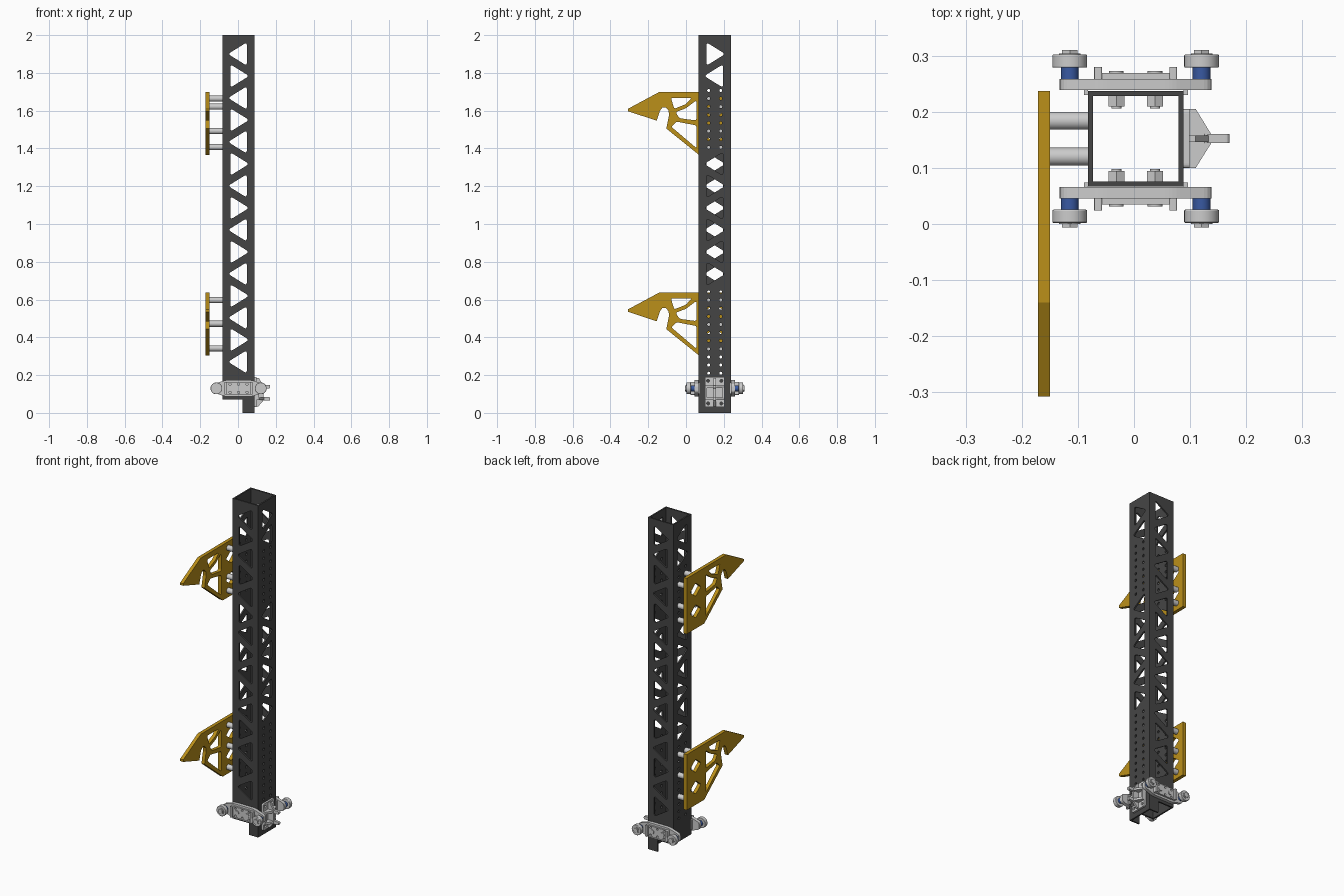
import bpy, bmesh, math
from mathutils import Vector, Matrix

if "Cube" in bpy.data.objects:
    bpy.data.objects.remove(bpy.data.objects["Cube"])

def material(name, col):
    m = bpy.data.materials.new(name)
    m.diffuse_color = (*col, 1)
    m.use_nodes = True
    m.node_tree.nodes["Principled BSDF"].inputs["Base Color"].default_value = m.diffuse_color
    return m

DARK = material("dark_metal", (0.06, 0.06, 0.06))
GOLD = material("gold_plate", (0.5, 0.28, 0.01))
BLUE = material("blue_spacer", (0.04, 0.1, 0.36))

# local (u, v, w) axes for plates facing each world axis
AXES = {
    'X': Matrix(((0, 0, 1), (1, 0, 0), (0, 1, 0))),
    'Y': Matrix(((1, 0, 0), (0, 0, -1), (0, 1, 0))),
    'Z': Matrix.Identity(3),
}

def finish(name, me, mat=None):
    ob = bpy.data.objects.new(name, me)
    bpy.context.collection.objects.link(ob)
    if mat:
        me.materials.clear()
        me.materials.append(mat)
    return ob

def smooth(ob):
    bpy.ops.object.select_all(action='DESELECT')
    ob.select_set(True)
    bpy.context.view_layer.objects.active = ob
    bpy.ops.object.shade_smooth_by_angle(angle=math.radians(35))

def plate(name, axis, lo, hi, outline, holes=(), mat=None):
    """Filled 2D outline with holes, extruded from lo to hi along an axis."""
    cu = bpy.data.curves.new(name, 'CURVE')
    cu.dimensions, cu.fill_mode, cu.extrude = '2D', 'BOTH', (hi - lo) / 2
    for loop in (outline, *holes):
        sp = cu.splines.new('POLY')
        sp.points.add(len(loop) - 1)
        for p, (u, v) in zip(sp.points, loop):
            p.co = (u, v, 0, 1)
        sp.use_cyclic_u = True
    tmp = bpy.data.objects.new("tmp", cu)
    bpy.context.collection.objects.link(tmp)
    dg = bpy.context.evaluated_depsgraph_get()
    me = bpy.data.meshes.new_from_object(tmp.evaluated_get(dg))
    bpy.data.objects.remove(tmp)
    bpy.data.curves.remove(cu)
    me.transform(AXES[axis].to_4x4())
    offset = Vector((0, 0, 0))
    offset['XYZ'.index(axis)] = (lo + hi) / 2
    me.transform(Matrix.Translation(offset))
    bm = bmesh.new()
    bm.from_mesh(me)
    bmesh.ops.remove_doubles(bm, verts=bm.verts, dist=1e-5)
    bmesh.ops.recalc_face_normals(bm, faces=bm.faces)
    for f in bm.faces:
        f.smooth = False
    bm.to_mesh(me)
    bm.free()
    return finish(name, me, mat)

def rod(name, p0, p1, r, segs=28, mat=None):
    p0, p1 = Vector(p0), Vector(p1)
    d = p1 - p0
    M = Matrix.Translation((p0 + p1) / 2) @ d.to_track_quat('Z', 'Y').to_matrix().to_4x4()
    bm = bmesh.new()
    bmesh.ops.create_cone(bm, cap_ends=True, segments=segs, radius1=r, radius2=r,
                          depth=d.length, matrix=M)
    me = bpy.data.meshes.new(name)
    bm.to_mesh(me)
    bm.free()
    ob = finish(name, me, mat)
    if segs > 8:
        smooth(ob)
    return ob

def rect(u0, u1, v0, v1):
    return [(u0, v0), (u1, v0), (u1, v1), (u0, v1)]

def circle(u, v, r, n=14):
    return [(u + r * math.cos(2 * math.pi * i / n), v + r * math.sin(2 * math.pi * i / n)) for i in range(n)]

def rounded(pts, d, n=4):
    """Round each corner, starting a distance d from it."""
    P, out = [Vector(p) for p in pts], []
    for i, c in enumerate(P):
        a = c + (P[i - 1] - c).normalized() * d
        b = c + (P[(i + 1) % len(P)] - c).normalized() * d
        for k in range(n + 1):
            t = k / n
            out.append(tuple(a * (1 - t) ** 2 + c * 2 * t * (1 - t) + b * t * t))
    return out

def tri(u, v, s):
    """Lightening hole with its flat side towards s."""
    return rounded([(u + s * 0.044, v - 0.062), (u + s * 0.044, v + 0.062), (u - s * 0.056, v)], 0.018)

# square mast: four perforated walls, front and back notched at the foot
X0, X1, Y0, Y1, T = -0.082, 0.088, 0.067, 0.237, 0.009
CX, CY = 0.003, 0.152
ROWS = [1.9 - 0.1164 * i for i in range(15)]
notched = [(X0, 0.07), (0.025, 0.07), (0.025, 0), (X1, 0), (X1, 2), (X0, 2)]
front_holes = [tri(CX, z, 1 if i % 2 == 0 else -1) for i, z in enumerate(ROWS)]
plate("mast_front_wall", 'Y', Y0, Y0 + T, notched, front_holes, DARK)
plate("mast_back_wall", 'Y', Y1 - T, Y1, notched, front_holes, DARK)
bolt_z = [1.707 - 0.043 * k for k in range(8)] + [0.64 - 0.043 * k for k in range(11)]
bolt_holes = [circle(y, z, 0.008) for z in bolt_z for y in (0.12, 0.184)]
for name, x, foot, flip in (("mast_right_wall", X1 - T, 0, 1), ("mast_left_wall", X0, 0.07, -1)):
    tris = []
    for i in (0, 1, 5, 6, 7, 8, 9, 10):
        s = -1 if i % 2 == 0 else 1
        tris.append(tri(CY, ROWS[i], s * (flip if i > 1 else 1)))
    plate(name, 'X', x, x + T, rect(Y0 + T, Y1 - T, foot, 2), tris + bolt_holes, DARK)

# two hooked side brackets on spacers
hook = [(0.237, 1.70), (-0.14, 1.70), (-0.307, 1.61), (-0.307, 1.597), (-0.155, 1.547),
        (-0.138, 1.60), (-0.125, 1.617), (-0.107, 1.617), (-0.092, 1.60), (-0.09, 1.575),
        (-0.104, 1.505), (0.07, 1.365), (0.237, 1.365)]
windows = [
    rounded([(-0.08, 1.668), (0.03, 1.668), (0.0, 1.635), (-0.062, 1.61)], 0.01),
    rounded([(-0.055, 1.592), (0.0, 1.613), (0.055, 1.655), (0.055, 1.548), (-0.035, 1.56)], 0.012),
    rounded([(-0.078, 1.515), (-0.05, 1.542), (0.055, 1.522), (0.055, 1.402)], 0.01),
]
for z in (1.60, 1.47):
    windows.append(rounded([(CY - 0.052, z), (CY, z - 0.04), (CY + 0.052, z), (CY, z + 0.04)], 0.01))
upper_mounts = [(0.12, 1.664), (0.184, 1.621)] + [(y, z) for z in (1.492, 1.407) for y in (0.12, 0.184)]
lower_mounts = [(y, z) for z in (0.597, 0.472, 0.342) for y in (0.12, 0.184)]
for label, dz, mounts in (("upper", 0, upper_mounts), ("lower", -1.062, lower_mounts)):
    move = lambda loop: [(u, v + dz) for u, v in loop]
    plate(label + "_bracket", 'X', -0.171, -0.15, move(hook), [move(w) for w in windows], GOLD)
    for y, z in mounts:
        rod(label + "_bracket_spacer", (-0.151, y, z), (X0, y, z), 0.016)

# roller carriages on the front and back of the foot
RZ = 0.13
half = [(0.1355, -0.022), (0.1355, 0.022), (0.066, 0.044)]
bar = half + [(-u, v) for u, v in half[::-1]][:1] + [(-0.1355, 0.022), (-0.1355, -0.022),
                                                    (-0.066, -0.044), (0.066, -0.044)]
bar = rounded([(u + CX, v + RZ) for u, v in bar], 0.014)
slots = [circle(CX + u, RZ + v, 0.006) for u in (-0.045, 0, 0.045) for v in (-0.022, 0.022)]
for side, s in (("back", 1), ("front", -1)):
    at = lambda d: CY + s * d
    def slab(name, d0, d1, outline, holes=()):
        lo, hi = sorted((at(d0), at(d1)))
        return plate(side + name, 'Y', lo, hi, outline, holes)
    slab("_roller_bar", 0.0865, 0.1065, bar)
    slab("_clamp_lip", 0.078, 0.0865, rect(-0.089, X0, 0.1, 0.16))
    slab("_clamp_lip", 0.078, 0.0865, rect(X1, 0.096, 0.1, 0.16))
    slab("_clamp_plate", 0.1065, 0.117, rect(CX - 0.066, CX + 0.066, RZ - 0.032, RZ + 0.032), slots)
    for e in (-1, 1):
        c = CX + e * 0.067
        slab("_clamp_post", 0.1065, 0.128, rounded(rect(c - 0.007, c + 0.007, RZ - 0.034, RZ + 0.034), 0.004))
        x = CX + e * 0.1175
        p = lambda d, x=x: (x, at(d), RZ)
        rod(side + "_axle_spacer", p(0.1065), p(0.1265), 0.016, 28, BLUE)
        roller = rod(side + "_roller", p(0.1265), p(0.15), 0.031, 40)
        bev = roller.modifiers.new("bevel", 'BEVEL')
        bev.width, bev.segments, bev.limit_method = 0.002, 2, 'ANGLE'
        rod(side + "_axle_washer", p(0.149), p(0.152), 0.019)
        rod(side + "_axle_bolt", p(0.151), p(0.158), 0.0155, 6)
        # clamp bolts running through the mast wall
        q = lambda d, x=CX + e * 0.0345: (x, at(d), RZ)
        rod(side + "_clamp_nut", q(0.0765), q(0.0575), 0.0165, 6)
        rod(side + "_clamp_bolt_tip", q(0.0765), q(0.054), 0.009)
        rod(side + "_clamp_bolt_head", q(0.116), q(0.121), 0.013)

# hitch lug on the right face of the foot
corner = [circle(y, z, 0.008) for y in (0.117, 0.187) for z in (0.05, 0.17)]
plate("hitch_plate", 'X', X1, 0.099, rounded(rect(0.1, 0.205, 0.03, 0.19), 0.008), corner)
for y in (0.1, 0.193):
    plate("hitch_flange", 'Y', y, y + 0.012, rect(0.099, 0.11, 0.075, 0.145))
for z in (0.068, 0.132):
    plate("hitch_gusset", 'Z', z, z + 0.013,
          [(0.098, 0.1), (0.11, 0.1), (0.137, 0.143), (0.137, 0.161), (0.11, 0.205), (0.098, 0.205)])
    plate("hitch_ear", 'Y', 0.144, 0.16,
          rounded(rect(0.125, 0.17, z - 0.003, z + 0.016), 0.007))
plate("hitch_rib", 'Y', 0.146, 0.158,
      [(0.098, 0.035), (0.108, 0.035), (0.135, 0.066), (0.135, 0.145), (0.11, 0.185), (0.098, 0.185)])
